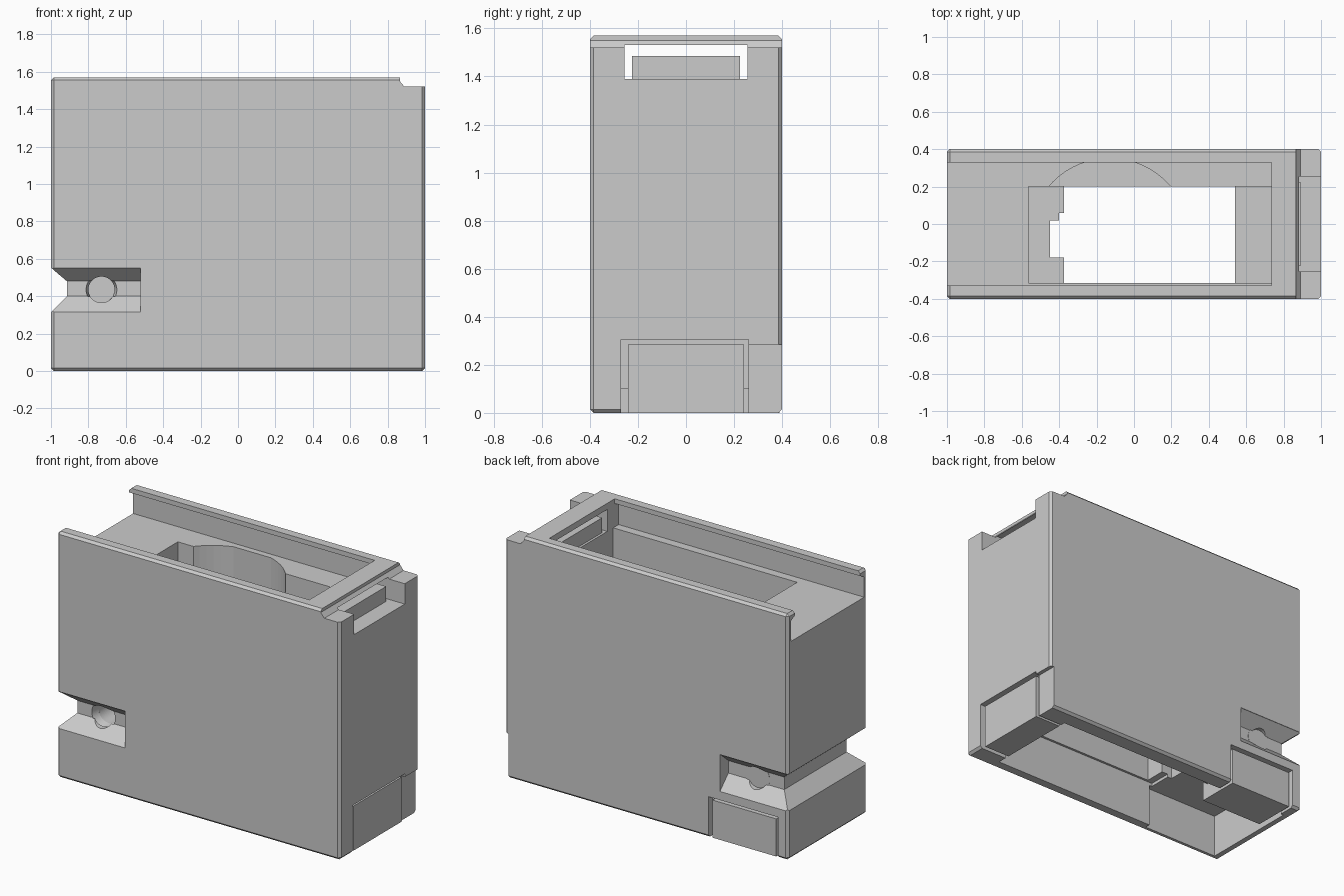
import bpy
import bmesh
import math
from mathutils import Matrix, Vector

if "Cube" in bpy.data.objects:
    bpy.data.objects.remove(bpy.data.objects["Cube"])

grey = bpy.data.materials.new("plain_grey")
grey.use_nodes = True
grey.diffuse_color = (0.6, 0.6, 0.6, 1)
grey.node_tree.nodes["Principled BSDF"].inputs["Base Color"].default_value = (0.6, 0.6, 0.6, 1)


def finish(name, bm):
    bmesh.ops.recalc_face_normals(bm, faces=bm.faces)
    mesh = bpy.data.meshes.new(name)
    bm.to_mesh(mesh)
    bm.free()
    mesh.materials.append(grey)
    obj = bpy.data.objects.new(name, mesh)
    bpy.context.collection.objects.link(obj)
    return obj


def box(name, x, y, z, chamfer=0):
    bm = bmesh.new()
    bmesh.ops.create_cube(bm, size=1)
    for v in bm.verts:
        v.co = [r[0] if c < 0 else r[1] for c, r in zip(v.co, (x, y, z))]
    if chamfer:
        bmesh.ops.bevel(bm, geom=bm.edges[:], offset=chamfer, segments=1, affect='EDGES')
    return finish(name, bm)


def prism(name, points, axis, start, end):
    """Extrude a closed profile along x or y."""
    bm = bmesh.new()
    place = (lambda a, b: (start, a, b)) if axis == 'x' else (lambda a, b: (a, start, b))
    face = bm.faces.new([bm.verts.new(place(a, b)) for a, b in points])
    geom = bmesh.ops.extrude_face_region(bm, geom=[face])["geom"]
    shift = Vector((end - start, 0, 0) if axis == 'x' else (0, end - start, 0))
    bmesh.ops.translate(bm, vec=shift, verts=[g for g in geom if isinstance(g, bmesh.types.BMVert)])
    return finish(name, bm)


def cylinder(name, centre, r1, r2, depth, along_y=False):
    bm = bmesh.new()
    turn = Matrix.Rotation(math.pi / 2, 4, 'X') if along_y else Matrix()
    bmesh.ops.create_cone(bm, cap_ends=True, segments=64, radius1=r1, radius2=r2,
                          depth=depth, matrix=Matrix.Translation(centre) @ turn)
    return finish(name, bm)


def stack(name, layers):
    """Loft a solid through rectangles inset from the case sides."""
    bm = bmesh.new()
    rings = []
    for z, d in layers:
        rings.append([bm.verts.new(p) for p in ((-1 + d, -0.4 + d, z), (0, -0.4 + d, z),
                                                (0, 0.4 - d, z), (-1 + d, 0.4 - d, z))])
    for low, high in zip(rings, rings[1:]):
        for i in range(4):
            j = (i + 1) % 4
            bm.faces.new((low[i], low[j], high[j], high[i]))
    bm.faces.new(rings[0])
    bm.faces.new(rings[-1])
    return finish(name, bm)


def cut(target, *cutters):
    for cutter in cutters:
        mod = target.modifiers.new("cut", 'BOOLEAN')
        mod.operation = 'DIFFERENCE'
        mod.solver = 'EXACT'
        mod.object = cutter
        bpy.context.view_layer.objects.active = target
        bpy.ops.object.modifier_apply(modifier=mod.name)
        bpy.data.objects.remove(cutter)


case = box("case", (-1, 1), (-0.4, 0.4), (0, 1.57), 0.015)

# Sliding lid channel with overhanging lips, and the slot under the end bar
cut(case,
    prism("lid_channel", [(-0.37, 1.39), (0.37, 1.39), (0.37, 1.52), (0.33, 1.54), (0.33, 1.7),
                          (-0.33, 1.7), (-0.33, 1.54), (-0.37, 1.52)], 'x', -1.2, 0.735),
    box("end_slot", (0.7, 1.2), (-0.255, 0.255), (1.39, 1.53)),
    prism("end_step", [(0.865, 1.7), (0.865, 1.55), (0.89, 1.52), (1.2, 1.52), (1.2, 1.7)],
          'y', -0.6, 0.6))

# Main pocket with a round bulge clipped by the back wall
bulge = cylinder("bulge", (-0.13, -0.076, 1.1), 0.427, 0.427, 0.8)
cut(bulge, box("bulge_back", (-1, 1), (0.33, 1), (0, 2)),
    box("bulge_front", (-1, 1), (-1, 0), (0, 2)))
cut(case, box("pocket", (-0.565, 0.735), (-0.315, 0.2), (0.5, 1.45)), bulge)

# Opening through the pocket floor into the base chamber
cut(case,
    box("floor_opening", (-0.375, 0.54), (-0.315, 0.2), (0.2, 0.6)),
    box("floor_notch", (-0.45, -0.3), (-0.18, 0.02), (0.2, 0.6)),
    box("floor_notch_step", (-0.4, -0.3), (0.01, 0.06), (0.2, 0.6)),
    box("base_chamber", (-0.42, 0.8), (-0.33, 0.29), (-0.1, 0.3)),
    box("base_end_chamber", (-0.95, -0.4), (-0.365, 0.29), (-0.1, 0.28)))

# Trapezoid groove wrapping the right end, with a cross hole
groove = box("groove", (-1.2, -0.52), (-0.6, 0.6), (0.315, 0.55))
cut(groove, stack("waist", [(0.23, -0.085), (0.4, 0.085), (0.48, 0.085), (0.65, -0.115)]))
cut(case, groove,
    cylinder("cross_hole", (-0.73, 0, 0.435), 0.07, 0.07, 1.2, True))
for side in (-1, 1):
    radii = (0.07, 0.083) if side < 0 else (0.083, 0.07)
    cut(case, cylinder("hole_rim", (-0.73, side * 0.29, 0.435), *radii, 0.055, True))

# Windows for the two blocks at the base, and the shallow corner relief
cut(case,
    box("left_window", (0.75, 1.2), (-0.27, 0.26), (-0.1, 0.305)),
    box("corner_relief", (0.975, 1.2), (0.25, 0.6), (-0.1, 0.285)),
    box("back_window", (-0.93, -0.44), (0.2, 0.6), (-0.1, 0.26)))

# Blocks set into the windows and the stop inside the end slot
box("left_block", (0.8, 0.985), (-0.242, 0.242), (0, 0.285))
box("left_block_backing", (0.74, 0.95), (-0.29, 0.28), (0.1, 0.31))
box("back_block", (-0.91, -0.46), (0.11, 0.39), (0, 0.24))
box("back_block_backing", (-0.94, -0.43), (0.15, 0.36), (0.1, 0.28))
box("lid_stop", (0.75, 0.89), (-0.225, 0.225), (1.38, 1.485))
